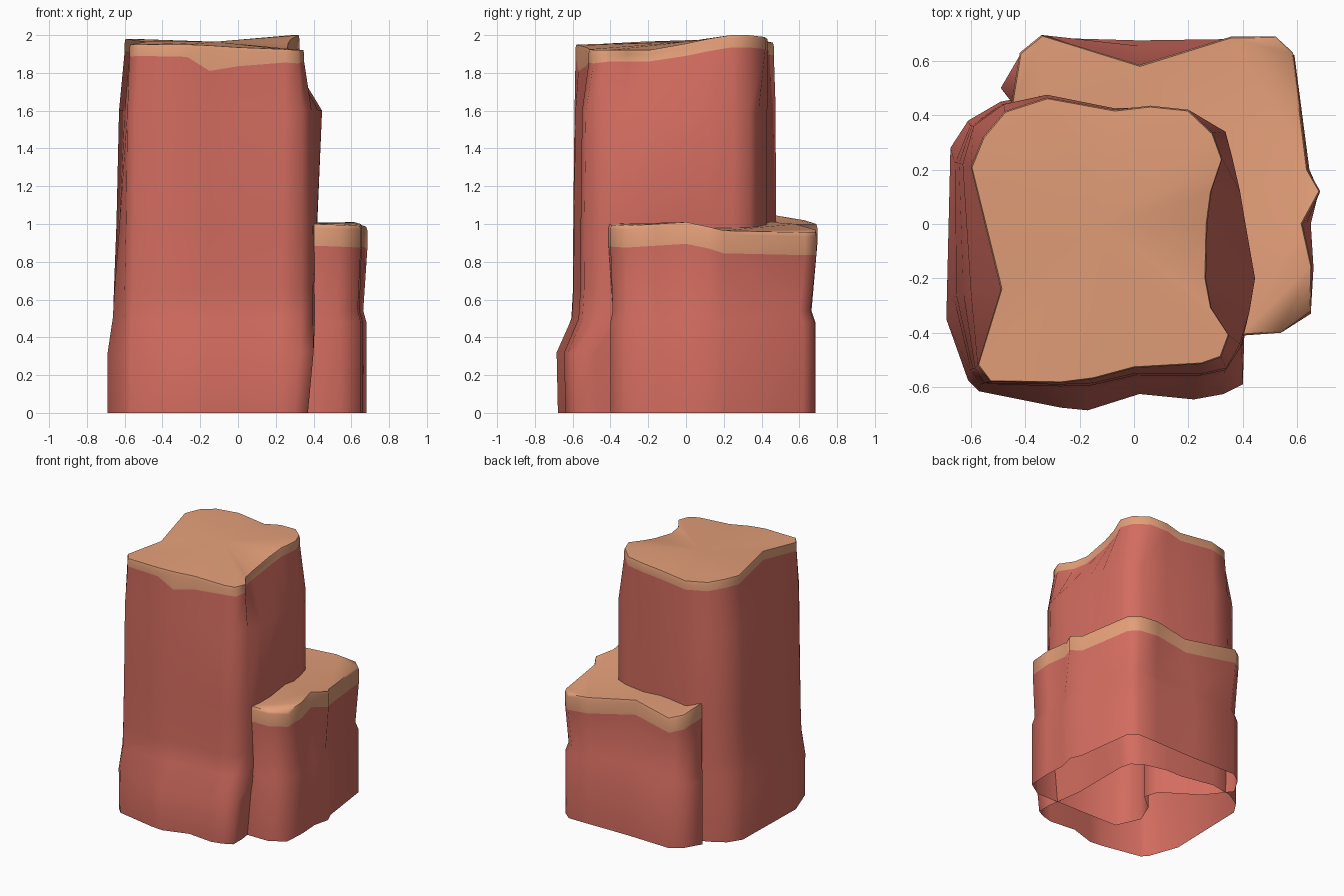
import bpy, bmesh
from mathutils import Vector

if "Cube" in bpy.data.objects:
    bpy.data.objects.remove(bpy.data.objects["Cube"])


def material(name, rgb):
    m = bpy.data.materials.new(name)
    m.diffuse_color = (*rgb, 1)
    m.use_nodes = True
    m.node_tree.nodes["Principled BSDF"].inputs["Base Color"].default_value = m.diffuse_color
    return m


RED = material("red rock", (0.65, 0.15, 0.115))
TAN = material("tan capping", (0.77, 0.345, 0.19))


def mix(a, b, tx, ty):
    return [(p[0] + (q[0] - p[0]) * tx, p[1] + (q[1] - p[1]) * ty) for p, q in zip(a, b)]


def flat(ring, z):
    return [(p[0], p[1], z) for p in ring]


def rock(name, rings, tan_from, centre=None):
    """Loft rings upward, leave the base open, cap the top."""
    bm = bmesh.new()
    loops = [[bm.verts.new(p) for p in r] for r in rings]
    n = len(rings[0])
    for k in range(len(loops) - 1):
        a, b = loops[k], loops[k + 1]
        for i in range(n):
            j = (i + 1) % n
            f = bm.faces.new((a[i], a[j], b[j], b[i]))
            f.material_index = 1 if k >= tan_from else 0
    top = loops[-1]
    if centre:
        c = bm.verts.new(centre)
        caps = [bm.faces.new((top[i], top[(i + 1) % n], c)) for i in range(n)]
    else:
        caps = bmesh.ops.triangulate(bm, faces=[bm.faces.new(top)])["faces"]
    for f in caps:
        f.material_index = 1
    me = bpy.data.meshes.new(name)
    bm.to_mesh(me)
    bm.free()
    me.materials.append(RED)
    me.materials.append(TAN)
    ob = bpy.data.objects.new(name, me)
    bpy.context.collection.objects.link(ob)
    bpy.ops.object.select_all(action='DESELECT')
    ob.select_set(True)
    bpy.context.view_layer.objects.active = ob
    bpy.ops.object.shade_smooth_by_angle(angle=1.2)


def cap_rings(top, heights, bands, inset):
    """Lower colour line, rim and slightly inset top edge."""
    c = Vector((sum(p[0] for p in top) / len(top), sum(p[1] for p in top) / len(top)))
    line = [(p[0], p[1], h - b) for p, h, b in zip(top, heights, bands)]
    rim = [(p[0], p[1], h - 0.02) for p, h in zip(top, heights)]
    edge = []
    for p, h in zip(top, heights):
        q = Vector(p[:2])
        q += (c - q).normalized() * inset
        edge.append((q.x, q.y, h))
    return [line, rim, edge]


# Tall column: matching outlines at the top, shoulder and foot
top = [(-.575, -.52), (-.53, -.58), (-.27, -.585), (-.15, -.57), (0, -.53), (.25, -.515),
       (.32, -.49), (.35, -.41), (.285, -.31), (.265, -.2), (.27, 0), (.285, .12),
       (.325, .24), (.29, .335), (.2, .42), (.06, .435), (-.07, .42), (-.32, .465),
       (-.475, .415), (-.555, .32), (-.6, .21), (-.49, -.24)]
mid = [(-.585, -.53), (-.55, -.585), (-.27, -.59), (-.15, -.585), (0, -.55), (.25, -.55),
       (.34, -.53), (.39, -.44), (.425, -.32), (.445, -.2), (.41, 0), (.39, .12),
       (.36, .25), (.335, .34), (.245, .385), (.06, .43), (-.07, .425), (-.32, .475),
       (-.48, .44), (-.59, .36), (-.63, .22), (-.6, -.25)]
foot = [(-.61, -.575), (-.57, -.615), (-.27, -.675), (-.17, -.685), (.02, -.625), (.22, -.645),
        (.33, -.625), (.4, -.59), (.4, -.48), (.36, -.2), (.36, 0), (.36, .12),
        (.36, .25), (.34, .33), (.24, .385), (.06, .43), (-.07, .43), (-.32, .48),
        (-.49, .45), (-.61, .38), (-.675, .28), (-.69, -.35)]
ground = [(x - .03 if x > .3 else x, y * .99) for x, y in foot]
heights = [1.95, 1.95, 1.95, 1.945, 1.935, 1.925, 1.92, 1.92, 1.92, 1.92, 1.955, 1.98,
           2.0, 2.0, 1.99, 1.98, 1.96, 1.96, 1.97, 1.98, 1.98, 1.965]
bands = [.065, .06, .065, .135, .1, .07, .07, .06, .06, .06] + [.065] * 12
rock("tall_column",
     [flat(ground, 0), flat(foot, .32), flat(mix(foot, mid, .3, .8), .5),
      flat(mix(foot, mid, .4, .9), .65), flat(mix(foot, mid, .7, .92), 1.0),
      flat(mid, 1.6)] + cap_rings(top, heights, bands, .005),
     6, (-.12, 0, 1.965))

# Short ledge: L-shaped outline wrapping the back and right, running inside the tall column
inner_front = [(-.16, -.39)]
inner_back = [(-.35, .32), (-.09, .15), (-.06, .04), (-.18, -.06), (-.24, -.21)]
ledge = inner_front + [
    (.4, -.41), (.54, -.4), (.65, -.32), (.655, -.16), (.62, 0),
    (.685, .12), (.64, .2), (.585, .63), (.52, .69), (.36, .69), (.02, .585),
    (-.34, .695), (-.42, .63), (-.45, .45)] + inner_back
base = inner_front + [
    (.4, -.4), (.54, -.4), (.65, -.33), (.66, -.16), (.65, 0),
    (.68, .12), (.645, .2), (.59, .62), (.52, .68), (.36, .68), (.02, .675),
    (-.33, .685), (-.42, .62), (-.49, .5)] + inner_back
ledge_h = [.99, 1.0, .995, .99, 1.0, 1.01, .985, .965, .955, .955, .97, 1.0,
           1.0, 1.02, 1.05, 1.02, 1.0, 1.0, 1.0, 1.0]
ledge_b = [.115] * 7 + [.12] * 4 + [.11] * 9
waist = [(x * .975, y * .97) for x, y in base]
rock("short_ledge",
     [flat(base, 0), flat(base, .48), flat(waist, .54)] + cap_rings(ledge, ledge_h, ledge_b, .006), 3)
